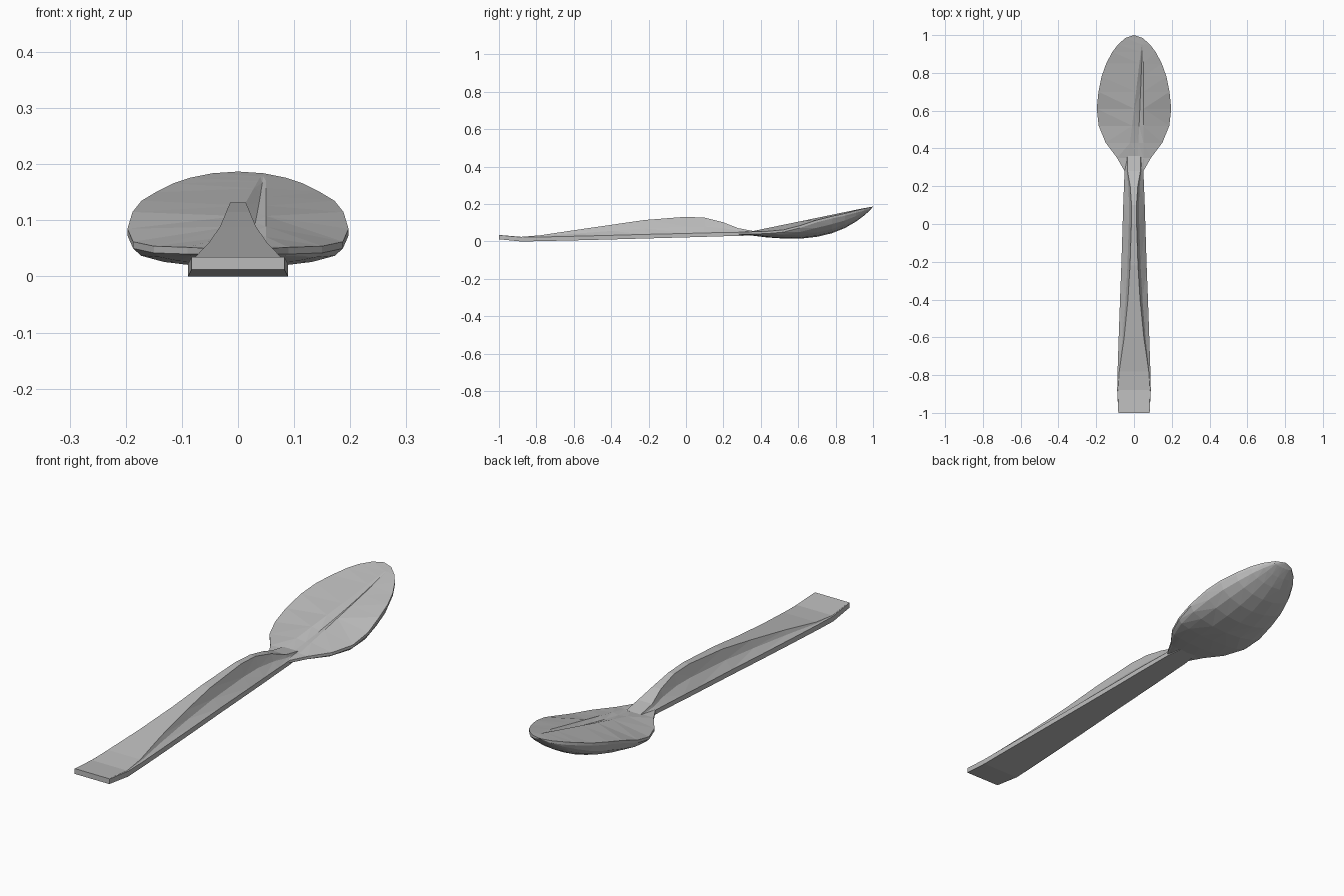
import bpy
import bmesh
from math import sin, cos, pi

cube = bpy.data.objects.get("Cube")
if cube:
    bpy.data.objects.remove(cube, do_unlink=True)

# Single plain grey material
grey = bpy.data.materials.new("plain_grey")
grey.use_nodes = True
colour = (0.5, 0.5, 0.5, 1.0)
grey.diffuse_color = colour
shader = next(n for n in grey.node_tree.nodes if n.type == "BSDF_PRINCIPLED")
shader.inputs["Base Color"].default_value = colour
shader.inputs["Roughness"].default_value = 0.6


def loft(name, sections):
    """Join closed rings of points into one capped, flat shaded solid."""
    bm = bmesh.new()
    rings = [[bm.verts.new(p) for p in section] for section in sections]
    count = len(rings[0])
    for near, far in zip(rings, rings[1:]):
        for i in range(count):
            j = (i + 1) % count
            bm.faces.new((near[i], near[j], far[j], far[i]))
    bm.faces.new(rings[0])
    bm.faces.new(rings[-1])
    bmesh.ops.remove_doubles(bm, verts=bm.verts, dist=0.0005)
    bmesh.ops.triangulate(bm, faces=bm.faces)
    bmesh.ops.recalc_face_normals(bm, faces=bm.faces)
    mesh = bpy.data.meshes.new(name)
    bm.to_mesh(mesh)
    bm.free()
    mesh.materials.append(grey)
    obj = bpy.data.objects.new(name, mesh)
    bpy.context.collection.objects.link(obj)
    return obj


def mix(a, b, t):
    return a + (b - a) * t


# Bowl stations: y, half width, rim height, underside height
bowl_stations = [
    (0.28, 0.05, 0.05, 0.033),
    (0.35, 0.09, 0.052, 0.032),
    (0.43, 0.15, 0.054, 0.022),
    (0.52, 0.187, 0.062, 0.016),
    (0.61, 0.197, 0.085, 0.015),
    (0.7, 0.188, 0.115, 0.025),
    (0.78, 0.172, 0.135, 0.044),
    (0.85, 0.147, 0.15, 0.072),
    (0.91, 0.115, 0.166, 0.107),
    (0.95, 0.085, 0.176, 0.137),
    (0.985, 0.045, 0.184, 0.167),
    (1.0, 0.0, 0.187, 0.187),
]


def bowl_section(y, width, rim, bottom):
    # Rounded underside, hanging from a thin rim band
    edge = max(rim - 0.012, mix(bottom, rim, 0.4))
    steps = 8
    ring = [(width, y, rim)]
    for i in range(steps + 1):
        a = pi * i / steps
        ring.append((width * cos(a), y, mix(edge, bottom, sin(a))))
    ring.append((-width, y, rim))
    # Filled top with a narrow groove that runs towards the tip
    t = min(max((y - 0.35) / 0.6, 0), 1)
    lid = max(rim, mix(0.054, 0.178, t))
    fade = min(1, 4 * t * (1 - t)) * 0.012
    left, middle, right = mix(-0.03, 0.04, t), mix(0.02, 0.045, t), 0.05
    for x, drop in ((left, 0), (middle, fade), (right, 0)):
        x = max(-width * 0.8, min(width * 0.8, x))
        ring.append((x, y, lid - drop))
    return ring


loft("spoon_bowl", [bowl_section(*s) for s in bowl_stations])

# Handle stations: y, half width, underside, slab top, ridge half width, ridge top
handle_stations = [
    (-1.0, 0.083, 0.012, 0.034, 0.08, 0.035),
    (-0.88, 0.089, 0.0, 0.023, 0.085, 0.025),
    (-0.78, 0.087, 0.002, 0.024, 0.078, 0.033),
    (-0.6, 0.081, 0.006, 0.028, 0.052, 0.06),
    (-0.4, 0.074, 0.011, 0.033, 0.032, 0.089),
    (-0.22, 0.067, 0.016, 0.038, 0.021, 0.115),
    (0.0, 0.06, 0.022, 0.043, 0.014, 0.132),
    (0.1, 0.057, 0.025, 0.046, 0.013, 0.127),
    (0.2, 0.053, 0.028, 0.048, 0.02, 0.102),
    (0.28, 0.05, 0.03, 0.049, 0.034, 0.071),
    (0.36, 0.04, 0.032, 0.049, 0.035, 0.056),
]


def handle_section(y, width, bottom, slab, ridge_width, ridge):
    # Flat slab with a raised spine whose flanks are hollowed
    flank = mix(ridge_width, width, 0.3)
    half = [
        (width, bottom),
        (width, slab),
        (flank, mix(slab, ridge, 0.42)),
        (ridge_width, ridge),
    ]
    right = [(x, y, z) for x, z in half]
    left = [(-x, y, z) for x, z in reversed(half)]
    return right + left


loft("spoon_handle", [handle_section(*s) for s in handle_stations])
